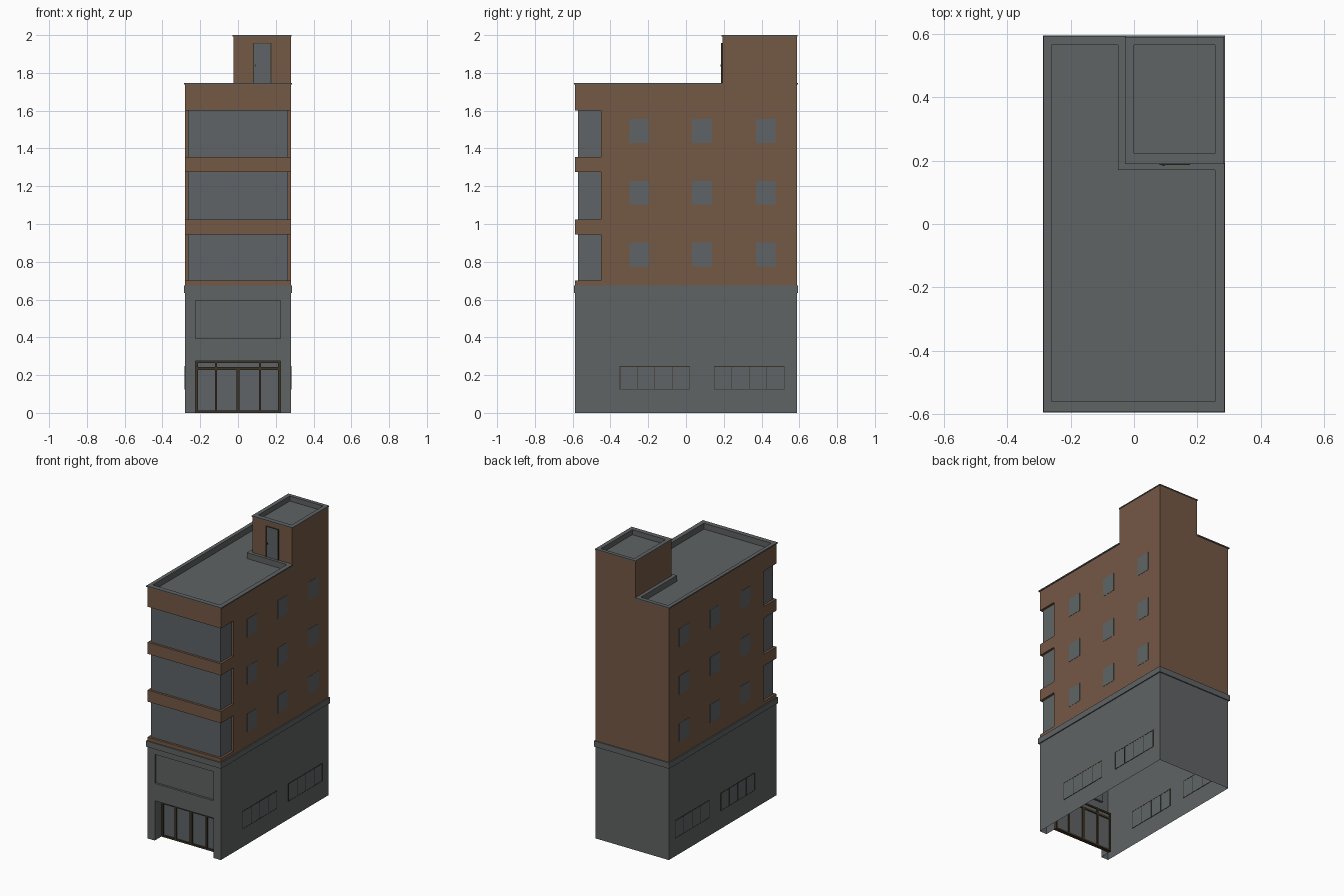
import bpy, bmesh
from mathutils import Vector

if "Cube" in bpy.data.objects:
    bpy.data.objects.remove(bpy.data.objects["Cube"])


def material(name, rgb):
    m = bpy.data.materials.new(name)
    m.diffuse_color = (*rgb, 1)
    m.use_nodes = True
    m.node_tree.nodes["Principled BSDF"].inputs["Base Color"].default_value = m.diffuse_color
    return m


GREY = material("grey concrete", (0.115, 0.125, 0.127))
BROWN = material("brown brick", (0.175, 0.098, 0.06))
GLASS = material("grey glass", (0.112, 0.127, 0.132))
FRAME = material("dark bronze frame", (0.045, 0.033, 0.018))


def finish(name, bm, *mats):
    bmesh.ops.recalc_face_normals(bm, faces=bm.faces)
    me = bpy.data.meshes.new(name)
    bm.to_mesh(me)
    bm.free()
    for m in mats:
        me.materials.append(m)
    ob = bpy.data.objects.new(name, me)
    bpy.context.collection.objects.link(ob)
    return ob


def add_box(bm, x0, x1, y0, y1, z0, z1):
    vs = bmesh.ops.create_cube(bm, size=1)["verts"]
    for v in vs:
        v.co = Vector((x1 if v.co.x > 0 else x0,
                       y1 if v.co.y > 0 else y0,
                       z1 if v.co.z > 0 else z0))


def boxes(name, mat, specs):
    bm = bmesh.new()
    for s in specs:
        add_box(bm, *s)
    return finish(name, bm, mat)


def ring(name, outer, inner, z0, z1, outside, inside):
    """Wall between two loops: outer sides in one colour, the rest in another."""
    bm = bmesh.new()
    loops = [[bm.verts.new((x, y, z)) for x, y in pts]
             for pts, z in ((outer, z0), (outer, z1), (inner, z1), (inner, z0))]
    n = len(outer)
    for k in range(4):
        a, b = loops[k], loops[(k + 1) % 4]
        for i in range(n):
            j = (i + 1) % n
            f = bm.faces.new((a[i], a[j], b[j], b[i]))
            f.material_index = 0 if k == 0 else 1
    return finish(name, bm, outside, inside)


X, Y = 0.28, 0.587
LEDGE = 0.675
ROOF = 1.705

# Ground floor: open-bottomed shell with recessed entrance and sign panel
bm = bmesh.new()
add_box(bm, -X, X, -Y, Y, 0, LEDGE - 0.02)
for co, no in (((-0.225, 0, 0), (1, 0, 0)), ((0.225, 0, 0), (1, 0, 0)),
               ((0, 0, 0.275), (0, 0, 1)), ((0, 0, 0.395), (0, 0, 1)),
               ((0, 0, 0.595), (0, 0, 1))):
    # only the front wall is cut
    front = [f for f in bm.faces if all(v.co.y < -Y + 0.001 for v in f.verts)]
    geom = front + list({e for f in front for e in f.edges}) + list({v for f in front for v in f.verts})
    bmesh.ops.bisect_plane(bm, geom=geom, plane_co=co, plane_no=no)
for zc, depth in ((0.137, 0.09), (0.495, 0.015)):
    f = next(f for f in bm.faces if f.normal.y < -0.9
             and abs(f.calc_center_median().x) < 0.01
             and abs(f.calc_center_median().z - zc) < 0.02)
    ext = bmesh.ops.extrude_face_region(bm, geom=[f])["geom"]
    bmesh.ops.translate(bm, vec=(0, depth, 0),
                        verts=[g for g in ext if isinstance(g, bmesh.types.BMVert)])
    bmesh.ops.delete(bm, geom=[f], context='FACES_ONLY')
bmesh.ops.delete(bm, geom=[f for f in bm.faces if all(v.co.z < 0.001 for v in f.verts)],
                 context='FACES_ONLY')
finish("ground_floor", bm, GREY)

# Ledge between the ground floor and the brick storeys
boxes("ledge", GREY, [(-0.287, 0.287, -0.594, 0.594, 0.635, LEDGE)])

# Entrance glazing frame, standing in the recess
gy0, gy1 = -Y + 0.072, -Y + 0.096
bars = [(-0.225, 0.225, gy0, gy1, 0.264, 0.275),
        (-0.225, 0.225, gy0, gy1, 0.228, 0.242),
        (-0.225, 0.225, gy0, gy1, 0.0, 0.012)]
for x, top in ((-0.219, 0.27), (-0.117, 0.27), (0, 0.235), (0.117, 0.27), (0.219, 0.27)):
    w = 0.009 if x == 0 else 0.006
    bars.append((x - w, x + w, gy0, gy1, 0, top))
boxes("entrance_frame", FRAME, bars)
boxes("entrance_glass", GLASS, [(-0.22, 0.22, -Y + 0.082, -Y + 0.088, 0.006, 0.27)])

# Ground-floor side windows, four panes each
frames, panes = [], []
for s in (-1, 1):
    x0, x1 = s * X - 0.002, s * X + 0.002
    for ya, yb in ((-0.35, 0.02), (0.15, 0.52)):
        panes.append((s * X - 0.001, s * X + 0.001, ya, yb, 0.125, 0.245))
        for i in range(5):
            y = ya + (yb - ya) * i / 4
            frames.append((x0, x1, y - 0.002, y + 0.002, 0.125, 0.245))
        for z in (0.125, 0.245):
            frames.append((x0, x1, ya - 0.002, yb + 0.002, z - 0.002, z + 0.002))
boxes("low_window_frames", FRAME, frames)
boxes("low_window_panes", GLASS, panes)

# Brick storeys: notched side profile swept across the width
BAYS = ((0.70, 0.945), (1.025, 1.275), (1.355, 1.60))
profile = [(Y, LEDGE), (-Y, LEDGE)]
for lo, hi in BAYS:
    profile += [(-Y, lo), (-0.45, lo), (-0.45, hi), (-Y, hi)]
profile += [(-Y, ROOF), (Y, ROOF)]
bm = bmesh.new()
face = bm.faces.new([bm.verts.new((-X, y, z)) for y, z in profile])
ext = bmesh.ops.extrude_face_region(bm, geom=[face])["geom"]
bmesh.ops.translate(bm, vec=(2 * X, 0, 0),
                    verts=[g for g in ext if isinstance(g, bmesh.types.BMVert)])
for f in bm.faces:
    f.material_index = int(all(v.co.z > ROOF - 0.001 for v in f.verts))
finish("brick_storeys", bm, BROWN, GREY)

# Wraparound front windows
boxes("bay_windows", GLASS,
      [(-0.265, 0.265, -0.572, -0.449, lo, hi) for lo, hi in BAYS])

# Small upper side windows
boxes("side_windows", GLASS,
      [(s * X - 0.0015, s * X + 0.0015, y - 0.052, y + 0.052, z - 0.063, z + 0.063)
       for s in (-1, 1) for y in (-0.247, 0.085, 0.422) for z in (0.838, 1.165, 1.492)])

# Main roof parapet and its cap
inner = [(-0.26, -0.56), (0.255, -0.56), (0.255, 0.17), (-0.05, 0.17), (-0.05, 0.565), (-0.26, 0.565)]


def roof_outline(o):
    return [(-X - o, -Y - o), (X + o, -Y - o), (X + o, 0.192), (-0.026, 0.192),
            (-0.026, Y + o), (-X - o, Y + o)]


ring("parapet", roof_outline(0), inner, ROOF, 1.738, BROWN, GREY)
ring("parapet_cap", roof_outline(0.006), inner, 1.738, 1.746, GREY, GREY)

# Stair tower with sunken roof
TX0, TX1, TY0 = -0.025, X, 0.192
bm = bmesh.new()
add_box(bm, TX0, TX1, TY0, Y, ROOF, 1.965)
for f in bm.faces:
    f.material_index = int(all(v.co.z > 1.96 for v in f.verts))
finish("stair_tower", bm, BROWN, GREY)
t_in = [(0, 0.222), (0.255, 0.222), (0.255, 0.565), (0, 0.565)]


def tower_outline(o):
    return [(TX0 - o, TY0 - o), (TX1 + o, TY0 - o), (TX1 + o, Y + o), (TX0 - o, Y + o)]


ring("tower_parapet", tower_outline(0), t_in, 1.965, 1.993, BROWN, GREY)
ring("tower_cap", tower_outline(0.003), t_in, 1.993, 2.0, GREY, GREY)

# Roof door with frame and handle
boxes("roof_door", GLASS, [(0.082, 0.175, TY0 - 0.003, TY0 + 0.002, 1.746, 1.957)])
boxes("roof_door_frame", FRAME,
      [(0.08, 0.084, TY0 - 0.006, TY0, 1.746, 1.959),
       (0.173, 0.177, TY0 - 0.006, TY0, 1.746, 1.959),
       (0.08, 0.177, TY0 - 0.006, TY0, 1.955, 1.959)])
boxes("door_handle", FRAME, [(0.09, 0.096, TY0 - 0.009, TY0, 1.835, 1.845)])
